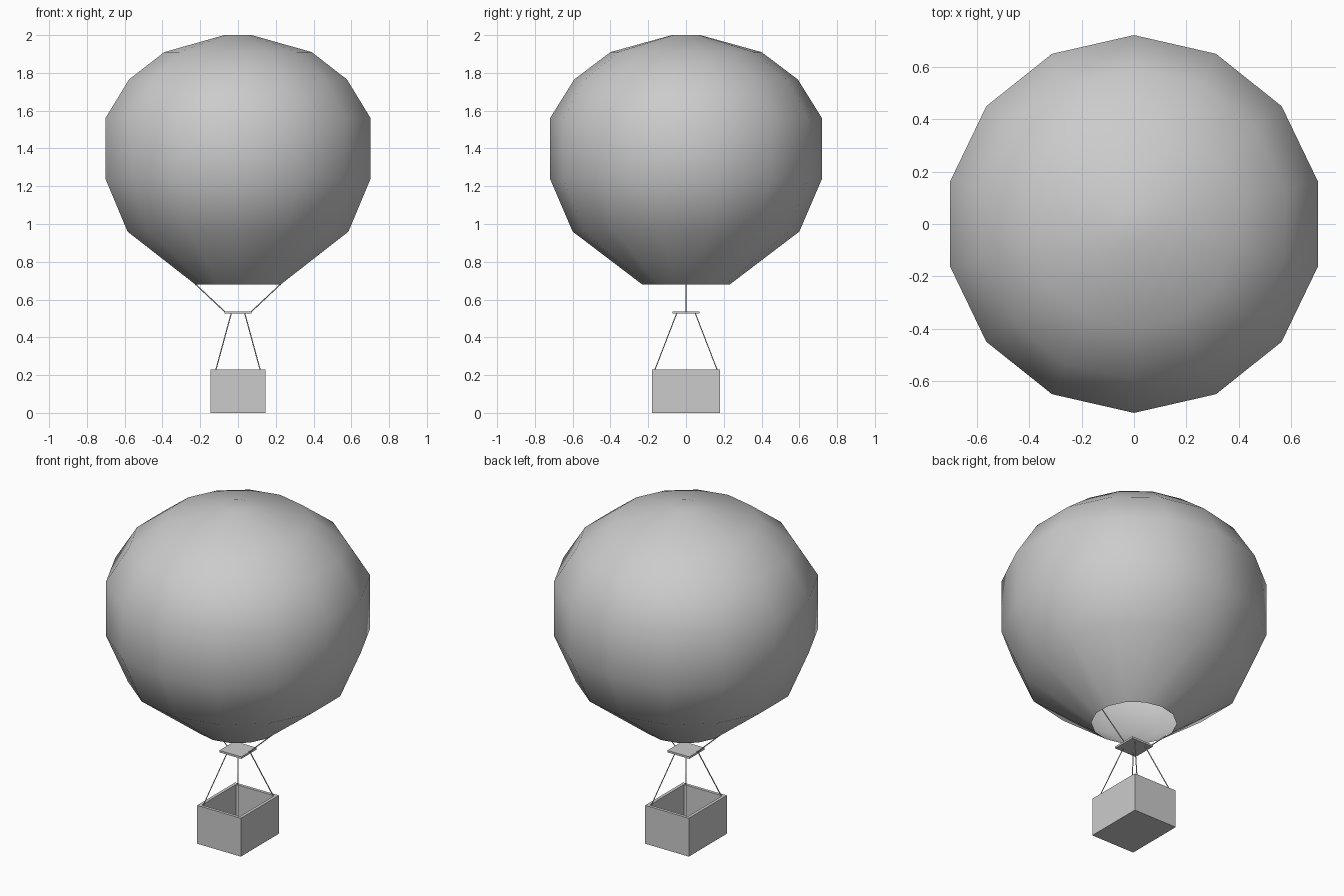
import bpy, bmesh, math
from mathutils import Vector

if "Cube" in bpy.data.objects:
    bpy.data.objects.remove(bpy.data.objects["Cube"])


def finish(name, bm, smooth=False):
    mesh = bpy.data.meshes.new(name)
    bm.normal_update()
    bm.to_mesh(mesh)
    bm.free()
    for p in mesh.polygons:
        p.use_smooth = smooth
    obj = bpy.data.objects.new(name, mesh)
    bpy.context.collection.objects.link(obj)
    return obj


def box(name, size, z0, z1):
    bm = bmesh.new()
    bmesh.ops.create_cube(bm, size=1)
    for v in bm.verts:
        v.co = (v.co.x * size[0], v.co.y * size[1], z0 + (v.co.z + 0.5) * (z1 - z0))
    return finish(name, bm)


def rope(name, a, b, radius=0.003):
    a, b = Vector(a), Vector(b)
    bm = bmesh.new()
    bmesh.ops.create_cone(bm, cap_ends=True, segments=6, radius1=radius,
                          radius2=radius, depth=(b - a).length)
    obj = finish(name, bm)
    obj.location = (a + b) / 2
    obj.rotation_euler = (b - a).to_track_quat('Z', 'Y').to_euler()
    return obj


# envelope: 14-sided lathe, open at the mouth, closed at the crown
SIDES = 14
profile = [(0.232, 0.68), (0.60, 0.96), (0.72, 1.24), (0.72, 1.56),
           (0.592, 1.765), (0.40, 1.91), (0.075, 2.0)]
bm = bmesh.new()
rings = []
for r, z in profile:
    angles = [math.pi / 2 + 2 * math.pi * i / SIDES for i in range(SIDES)]
    rings.append([bm.verts.new((r * math.cos(a), r * math.sin(a), z)) for a in angles])
for lo, hi in zip(rings, rings[1:]):
    for i in range(SIDES):
        j = (i + 1) % SIDES
        bm.faces.new((lo[i], lo[j], hi[j], hi[i]))
bm.faces.new(rings[-1])
finish("envelope", bm, smooth=True)

# burner plate
box("burner_plate", (0.145, 0.145), 0.526, 0.538)

# basket: box with inset top pushed down to a floor
basket = box("basket", (0.29, 0.36), 0.0, 0.23)
bm = bmesh.new()
bm.from_mesh(basket.data)
top = max(bm.faces, key=lambda f: f.calc_center_median().z)
bmesh.ops.inset_region(bm, faces=[top], thickness=0.026)
for v in top.verts:
    v.co.z = 0.23
well = bmesh.ops.extrude_discrete_faces(bm, faces=[top])["faces"][0]
for v in well.verts:
    v.co.z = 0.026
bmesh.ops.recalc_face_normals(bm, faces=bm.faces)
bm.to_mesh(basket.data)
bm.free()

# ropes
for sx, side in ((-1, "left"), (1, "right")):
    rope(f"{side}_envelope_rope", (sx * 0.066, 0, 0.532), (sx * 0.226, 0, 0.682))
    for sy, end in ((-1, "front"), (1, "back")):
        rope(f"{end}_{side}_basket_rope", (sx * 0.118, sy * 0.166, 0.225),
             (sx * 0.035, sy * 0.048, 0.53))
